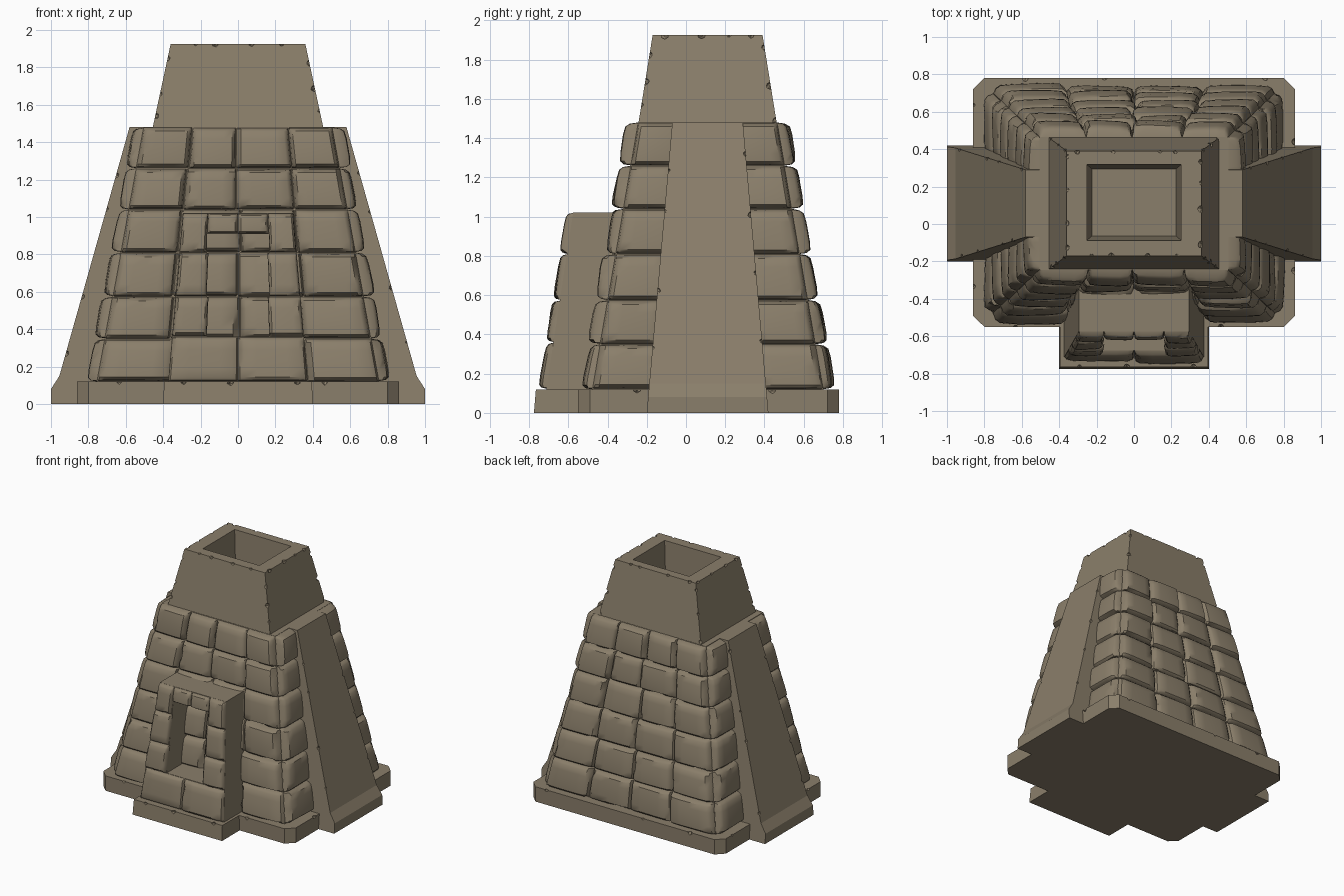
import bpy, bmesh, math, random
from mathutils import Vector

random.seed(7)
if "Cube" in bpy.data.objects:
    bpy.data.objects.remove(bpy.data.objects["Cube"], do_unlink=True)

# Single weathered stone colour
STONE = (0.255, 0.21, 0.145, 1)
mat = bpy.data.materials.new("weathered_stone")
mat.use_nodes = True
mat.diffuse_color = STONE
bsdf = mat.node_tree.nodes["Principled BSDF"]
bsdf.inputs["Base Color"].default_value = STONE
bsdf.inputs["Roughness"].default_value = 0.9

MID_Y = 0.11
Z_LOW, Z_HIGH = 0.12, 1.48


def finish(name, bm):
    mesh = bpy.data.meshes.new(name)
    bm.to_mesh(mesh)
    bm.free()
    mesh.materials.append(mat)
    obj = bpy.data.objects.new(name, mesh)
    bpy.context.collection.objects.link(obj)
    return obj


def smooth(obj, degrees=38):
    bpy.ops.object.select_all(action='DESELECT')
    obj.select_set(True)
    bpy.context.view_layer.objects.active = obj
    bpy.ops.object.shade_smooth_by_angle(angle=math.radians(degrees))


def frustum(name, z0, z1, low, high, chamfer=0):
    """Block between two rectangles given as (x0, x1, y0, y1)."""
    bm = bmesh.new()
    rings = []
    for z, (xa, xb, ya, yb) in ((z0, low), (z1, high)):
        rings.append([bm.verts.new((x, y, z)) for x, y in
                      ((xa, ya), (xb, ya), (xb, yb), (xa, yb))])
    bm.faces.new(rings[0][::-1])
    bm.faces.new(rings[1])
    sides = []
    for i in range(4):
        j = (i + 1) % 4
        bm.faces.new((rings[0][i], rings[0][j], rings[1][j], rings[1][i]))
        sides.append(bm.edges.get((rings[0][i], rings[1][i])))
    if chamfer:
        bmesh.ops.bevel(bm, geom=sides, offset=chamfer, segments=1, affect='EDGES')
    return finish(name, bm)


def cut(obj, cutter):
    """Subtract the cutter, then discard it."""
    cutter.hide_render = True
    mod = obj.modifiers.new("cut", 'BOOLEAN')
    mod.operation = 'DIFFERENCE'
    mod.solver = 'EXACT'
    mod.object = cutter
    bpy.ops.object.select_all(action='DESELECT')
    obj.select_set(True)
    bpy.context.view_layer.objects.active = obj
    bpy.ops.object.modifier_apply(modifier=mod.name)
    bpy.data.objects.remove(cutter, do_unlink=True)


def chip(obj, edges, per_edge, size):
    """Knock small irregular flakes out of the given straight edges."""
    bm = bmesh.new()
    for a, b in edges:
        a, b = Vector(a), Vector(b)
        for k in range(per_edge):
            p = a.lerp(b, (k + random.uniform(0.2, 0.8)) / per_edge)
            made = bmesh.ops.create_icosphere(bm, subdivisions=1, radius=size * random.uniform(0.6, 1.1))
            for v in made["verts"]:
                v.co = v.co * random.uniform(0.75, 1.25) + p
    cut(obj, finish("chip_cutter", bm))


def loop_edges(rect, z):
    xa, xb, ya, yb = rect
    c = [(xa, ya, z), (xb, ya, z), (xb, yb, z), (xa, yb, z)]
    return [(c[i], c[(i + 1) % 4]) for i in range(4)]


STEPS = (-1, -0.95, -0.82, -0.45, 0, 0.45, 0.82, 0.95, 1)


def pillow(bm, surface, normal, u0, u1, z0, z1, depth):
    """Rounded stone swelling out of a wall; surface(u, z) gives the wall point."""
    n = len(STEPS)
    depth *= random.uniform(0.85, 1.1)
    lean_u, lean_z = random.uniform(-0.12, 0.12), random.uniform(-0.12, 0.12)
    du, dz = (u1 - u0) * 0.01, 0.004
    u0, u1 = u0 + random.uniform(0, du), u1 - random.uniform(0, du)
    z0, z1 = z0 + random.uniform(0, dz), z1 - random.uniform(0, dz)
    grid = []
    for j, t in enumerate(STEPS):
        for i, s in enumerate(STEPS):
            swell = ((1 - abs(s) ** 9) * (1 - abs(t) ** 9)) ** 0.5
            swell *= 1 + lean_u * s + lean_z * t
            if (i in (1, n - 2) or j in (1, n - 2)) and random.random() < 0.1:
                swell *= 0.35
            p = surface(u0 + (u1 - u0) * (s + 1) / 2, z0 + (z1 - z0) * (t + 1) / 2)
            grid.append(bm.verts.new(p + normal * depth * swell))
    for j in range(n - 1):
        for i in range(n - 1):
            k = j * n + i
            bm.faces.new((grid[k], grid[k + 1], grid[k + n + 1], grid[k + n]))


def half_x(z):
    return 0.755 + (0.505 - 0.755) * (z - Z_LOW) / (Z_HIGH - Z_LOW)


def half_y(z):
    return 0.59 + (0.355 - 0.59) * (z - Z_LOW) / (Z_HIGH - Z_LOW)


def body_rect(z):
    return (-half_x(z), half_x(z), MID_Y - half_y(z), MID_Y + half_y(z))


# Base slabs
base_rect = (-0.86, 0.86, -0.55, 0.78)
base = frustum("base_slab", 0, Z_LOW, base_rect, base_rect, 0.06)
chip(base, loop_edges(base_rect, Z_LOW), 3, 0.022)
porch_rect = (-0.40, 0.40, -0.775, -0.4)
porch_top = (-0.395, 0.395, -0.765, -0.4)
porch_base = frustum("porch_slab", 0, Z_LOW, porch_rect, porch_top)
chip(porch_base, loop_edges(porch_top, Z_LOW)[:1], 3, 0.02)

# Sloping core behind the stones
frustum("body_core", 0.06, Z_HIGH, body_rect(0.06), body_rect(Z_HIGH))

# Six courses of rounded stones on the four walls
courses = (0.12, 0.35, 0.575, 0.81, 1.04, 1.26, 1.48)
walls = {"front_stones": (1, 0), "left_stones": (0, 1),
         "back_stones": (-1, 0), "right_stones": (0, -1)}
for name, (tx, ty) in walls.items():
    tangent = Vector((tx, ty, 0))
    normal = tangent.cross(Vector((0, 0, 1)))

    def wall(u, z):
        out, along = (half_y(z), half_x(z)) if tx else (half_x(z), half_y(z))
        return Vector((0, MID_Y, z)) + normal * out + tangent * u * along

    bm = bmesh.new()
    columns = (-1, -0.5, 0, 0.5, 1) if tx else (-1, -0.4, 0.4, 1)
    for z0, z1 in zip(courses, courses[1:]):
        shift = [0] + [random.uniform(-0.03, 0.03) for _ in columns[2:]] + [0]
        joints = [c + s for c, s in zip(columns, shift)]
        for u0, u1 in zip(joints, joints[1:]):
            pillow(bm, wall, normal, u0, u1, z0, z1, 0.058)
    smooth(finish(name, bm))

# Side ramps, mirrored, narrowing towards the top
profile = ((1.0, 0), (1.0, 0.08), (0.955, 0.15), (0.58, 1.48), (0.44, 1.48), (0.44, 0))
for name, side in (("left_ramp", 1), ("right_ramp", -1)):
    bm = bmesh.new()
    rows = []
    for edge in (-1, 1):
        rows.append([bm.verts.new((side * x, MID_Y + edge * (0.31 - 0.13 * z / Z_HIGH), z))
                     for x, z in profile])
    bm.faces.new(rows[0])
    bm.faces.new(rows[1][::-1])
    for i in range(len(profile)):
        j = (i + 1) % len(profile)
        bm.faces.new((rows[0][j], rows[0][i], rows[1][i], rows[1][j]))
    bmesh.ops.recalc_face_normals(bm, faces=bm.faces)
    ramp = finish(name, bm)
    chip(ramp, [((side * 0.955, MID_Y + e * 0.297, 0.15), (side * 0.58, MID_Y + e * 0.18, 1.48))
                for e in (-1, 1)], 4, 0.016)

# Porch with a doorway cut through to the wall
P_LOW, P_HIGH = 0.1, 1.02
porch = frustum("porch", P_LOW, P_HIGH, (-0.375, 0.375, -0.715, -0.3), (-0.295, 0.295, -0.575, -0.3))
door = (-0.165, 0.165, -1, -0.2)
cut(porch, frustum("door_cutter", 0.36, 0.91, door, door))


def porch_wall(u, z):
    f = (z - P_LOW) / (P_HIGH - P_LOW)
    return Vector((u * (0.375 - 0.08 * f), -0.715 + 0.14 * f, z))


# Porch facing stones: sill, jambs and lintel
bm = bmesh.new()
facing = [(0, 1, 0.12, 0.36), (0.47, 1, 0.36, 0.575), (0.5, 1, 0.575, 0.81),
          (0.54, 1, 0.81, 1.02), (0, 0.54, 0.91, 1.02)]
for u0, u1, z0, z1 in facing:
    for a, b in ((u0, u1), (-u1, -u0)):
        pillow(bm, porch_wall, Vector((0, -1, 0)), a, b, z0, z1, 0.036)
smooth(finish("porch_stones", bm))

# Hollow tower on top
tower_low, tower_high = (-0.46, 0.46, -0.245, 0.465), (-0.36, 0.36, -0.17, 0.39)
tower = frustum("tower", 1.46, 1.925, tower_low, tower_high)
cut(tower, frustum("shaft_cutter", 1.52, 1.96, (-0.225, 0.225, -0.065, 0.295), (-0.255, 0.255, -0.09, 0.32)))
corners = [((tower_low[i], tower_low[j], 1.46), (tower_high[i], tower_high[j], 1.925))
           for i in (0, 1) for j in (2, 3)]
chip(tower, loop_edges(tower_high, 1.925), 4, 0.02)
chip(tower, corners, 3, 0.02)
